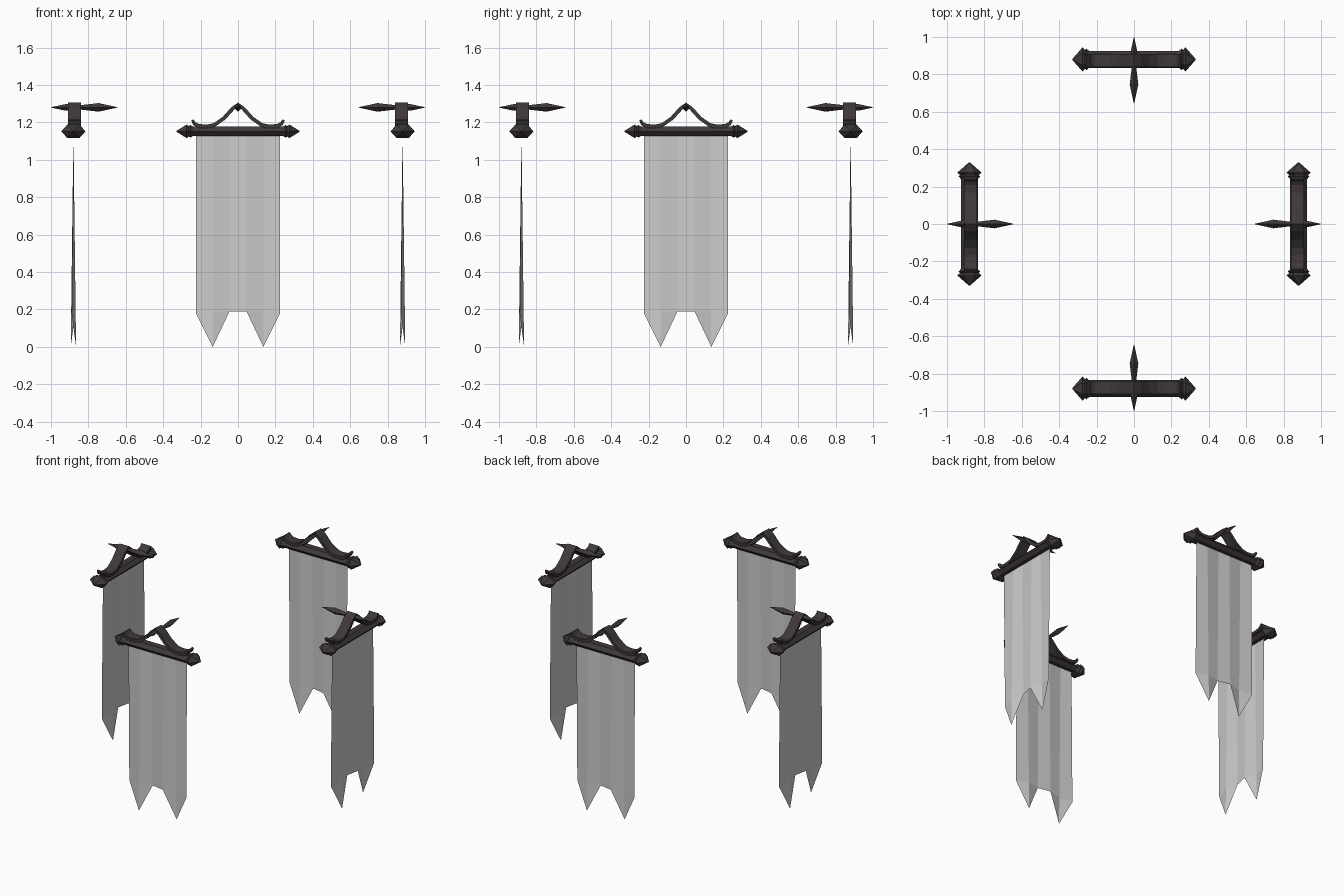
import bpy, bmesh, math
from mathutils import Matrix, Vector

if "Cube" in bpy.data.objects:
    bpy.data.objects.remove(bpy.data.objects["Cube"])

def material(name, rgb):
    m = bpy.data.materials.new(name)
    m.diffuse_color = (*rgb, 1)
    m.use_nodes = True
    m.node_tree.nodes["Principled BSDF"].inputs["Base Color"].default_value = m.diffuse_color
    return m

cloth_mat = material("pale grey cloth", (0.60, 0.60, 0.60))
iron_mat = material("dark iron", (0.050, 0.040, 0.040))
R = 0.88  # distance of each banner from the centre

def finish(bm, name, mat, turn, fix=True):
    if fix:
        bmesh.ops.recalc_face_normals(bm, faces=bm.faces)
    bm.transform(Matrix.Rotation(turn, 4, 'Z'))
    me = bpy.data.meshes.new(name)
    bm.to_mesh(me)
    bm.free()
    me.materials.append(mat)
    ob = bpy.data.objects.new(name, me)
    bpy.context.collection.objects.link(ob)

def loft(bm, rings):
    """Join rings of equal length and cap both ends."""
    vs = [[bm.verts.new(p) for p in r] for r in rings]
    n = len(vs[0])
    for a, b in zip(vs, vs[1:]):
        for i in range(n):
            bm.faces.new((a[i], a[(i + 1) % n], b[(i + 1) % n], b[i]))
    bm.faces.new(vs[0][::-1])
    bm.faces.new(vs[-1])

def x_ring(x, hy, hz, y=-R, z=1.152):
    """Flattened hexagon across the rod."""
    return [(x, y + hy * c, z + hz * s) for c, s in
            ((1, 0), (.5, 1), (-.5, 1), (-1, 0), (-.5, -1), (.5, -1))]

def y_ring(y, h, z=1.28):
    """Diamond across the spike."""
    return [(h, y, z), (0, y, z + h), (-h, y, z), (0, y, z - h)]

# centre line of the curled strap, right half
half = [(0, 1.296), (.03, 1.272), (.075, 1.222), (.125, 1.187),
        (.165, 1.178), (.21, 1.181), (.232, 1.192), (.245, 1.213)]
path = [(-x, z) for x, z in half[:0:-1]] + half

def banner(turn, tag):
    # cloth with folds that deepen downward and a two-tailed hem
    bm = bmesh.new()
    xs = [-.225, -.135, -.045, .045, .135, .225]
    hem = [.18, .0, .19, .19, .0, .18]
    fold = [.009, -.014, .009, -.009, .014, -.009]
    top = [bm.verts.new((x, -R, 1.135)) for x in xs]
    mid = [bm.verts.new((x, -R + f * .85, .19)) if h < .1 else None
           for x, f, h in zip(xs, fold, hem)]
    low = [bm.verts.new((x, -R + f, h)) for x, f, h in zip(xs, fold, hem)]
    edge = [m or l for m, l in zip(mid, low)]
    for i in range(5):
        bm.faces.new((edge[i], edge[i + 1], top[i + 1], top[i]))
    for i in (1, 4):
        bm.faces.new((edge[i - 1], low[i], edge[i]))
        bm.faces.new((edge[i], low[i], edge[i + 1]))
    finish(bm, "banner_cloth_" + tag, cloth_mat, turn, False)

    # rod with collar and pointed finials
    bm = bmesh.new()
    prof = [(.33, .002, .002), (.275, .065, .036), (.262, .05, .028),
            (.255, .058, .034), (.24, .045, .025)]
    prof = [(-x, a, b) for x, a, b in prof] + prof[::-1]
    loft(bm, [x_ring(*p) for p in prof])
    finish(bm, "banner_rod_" + tag, iron_mat, turn)

    # curled strap above the rod
    bm = bmesh.new()
    rings = []
    for i, (x, z) in enumerate(path):
        a, b = path[max(i - 1, 0)], path[min(i + 1, len(path) - 1)]
        d = Vector((b[0] - a[0], b[1] - a[1])).normalized()
        t = .006 if i in (0, len(path) - 1) else .010
        nx, nz = -d.y * t, d.x * t
        rings.append([(x + nx, -.91, z + nz), (x + nx, -.84, z + nz),
                      (x - nx, -.84, z - nz), (x - nx, -.91, z - nz)])
    loft(bm, rings)
    finish(bm, "hanger_strap_" + tag, iron_mat, turn)

    # spike through the peak, pointed both ways
    bm = bmesh.new()
    loft(bm, [y_ring(*p) for p in ((-1.0, .001), (-.92, .018), (-.84, .012),
                                   (-.745, .023), (-.645, .001))])
    finish(bm, "hanger_spike_" + tag, iron_mat, turn)

for k, tag in enumerate(("front", "right", "back", "left")):
    banner(k * math.pi / 2, tag)
